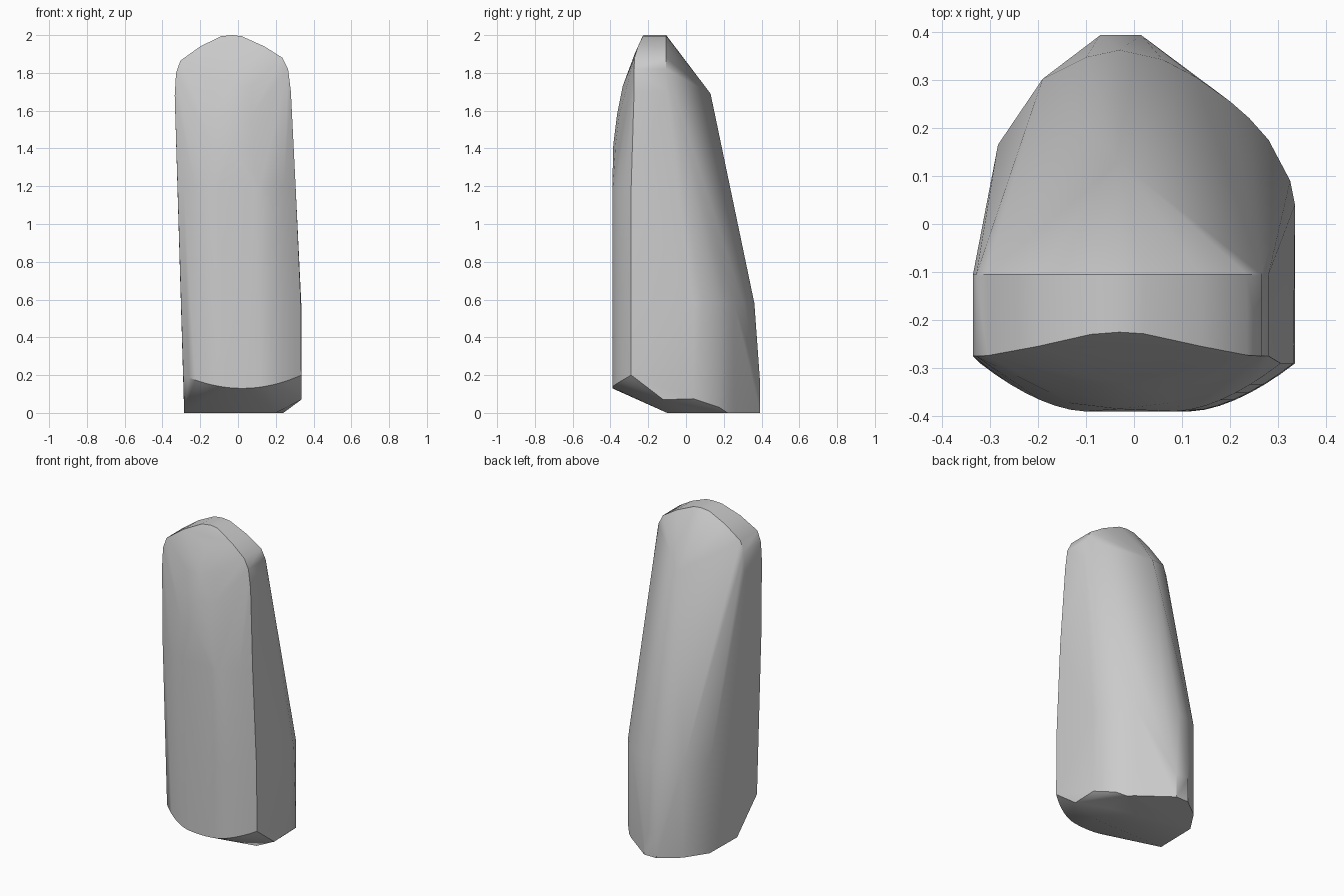
import bpy
import bmesh
import math

cube = bpy.data.objects.get("Cube")
if cube:
    bpy.data.objects.remove(cube, do_unlink=True)

stone = bpy.data.materials.new("stone grey")
stone.use_nodes = True
stone.diffuse_color = (0.6, 0.6, 0.6, 1)
stone.node_tree.nodes["Principled BSDF"].inputs["Base Color"].default_value = (0.6, 0.6, 0.6, 1)

points = []


def front_arc(z, left, right, lift=0.0):
    """Bowed front outline; lift raises its two ends above its middle."""
    mid, half = (left + right) / 2, (right - left) / 2
    for i in range(-10, 11):
        t = i / 10
        bow = max(0, abs(t) - 0.3) / 0.7
        points.append((mid + half * t, -0.39 + 0.1 * bow ** 1.7, z + lift * t * t))


# Bowed front, from its chamfered foot to the shoulder
front_arc(0.13, -0.29, 0.335, 0.07)
front_arc(0.6, -0.302, 0.332)
front_arc(1.2, -0.32, 0.305)

# Crown: arched outline carried straight from front to back
crown = [(-0.335, 1.68), (-0.328, 1.8), (-0.305, 1.865), (-0.2, 1.94), (-0.09, 1.994),
         (-0.03, 2.0), (0.02, 1.994), (0.14, 1.94), (0.235, 1.88), (0.265, 1.82), (0.28, 1.7)]
for x, z in crown:
    t = abs(x + 0.03) / 0.305
    points.append((x, -0.225 - 0.05 * math.sin(min(t, 1) * math.pi / 2) ** 2, z))
    points.append((x, -0.105, z))

# Forehead curving back to the crown
for y, z in [(-0.385, 1.42), (-0.365, 1.58), (-0.335, 1.73), (-0.272, 1.9)]:
    for x in (-0.13, -0.03, 0.07):
        points.append((x, y + 0.12 * abs(x + 0.03), z))

# Back: peak of the ridge, then the rounded rump above the base
points.append((-0.03, 0.13, 1.69))
rump = [(0.335, 0.04), (0.325, 0.09), (0.28, 0.175), (0.24, 0.22), (0.2, 0.255),
        (0.13, 0.305), (0.06, 0.342), (-0.03, 0.362), (-0.1, 0.347),
        (-0.19, 0.302), (-0.283, 0.165)]
for x, y in rump:
    points.append((x, y, 0.58))
    if y > 0.2:
        points.append((x, y, 0.0))

# Base: flat underside, blunt heel and the chamfered left edge
points += [(x, 0.393, z) for x in (-0.07, 0.015) for z in (0, 0.15)]
points += [(-0.285, -0.1, 0), (-0.28, 0.165, 0), (0.2, -0.1, 0), (0.22, 0.05, 0),
           (0.335, -0.12, 0.07), (0.335, 0.04, 0.075), (0.28, 0.175, 0.03)]

# Wrap the outlines in one solid skin
bm = bmesh.new()
for p in points:
    bm.verts.new(p)
hull = bmesh.ops.convex_hull(bm, input=bm.verts)
spare = {v for v in hull["geom_interior"] + hull["geom_unused"] if isinstance(v, bmesh.types.BMVert)}
bmesh.ops.delete(bm, geom=list(spare), context="VERTS")
bmesh.ops.remove_doubles(bm, verts=bm.verts, dist=0.002)
bmesh.ops.recalc_face_normals(bm, faces=bm.faces)
mesh = bpy.data.meshes.new("standing_stone")
bm.to_mesh(mesh)
bm.free()
mesh.materials.append(stone)
body = bpy.data.objects.new("standing_stone", mesh)
bpy.context.collection.objects.link(body)
bpy.context.view_layer.objects.active = body
body.select_set(True)
bpy.ops.object.shade_smooth_by_angle(angle=math.radians(35))
